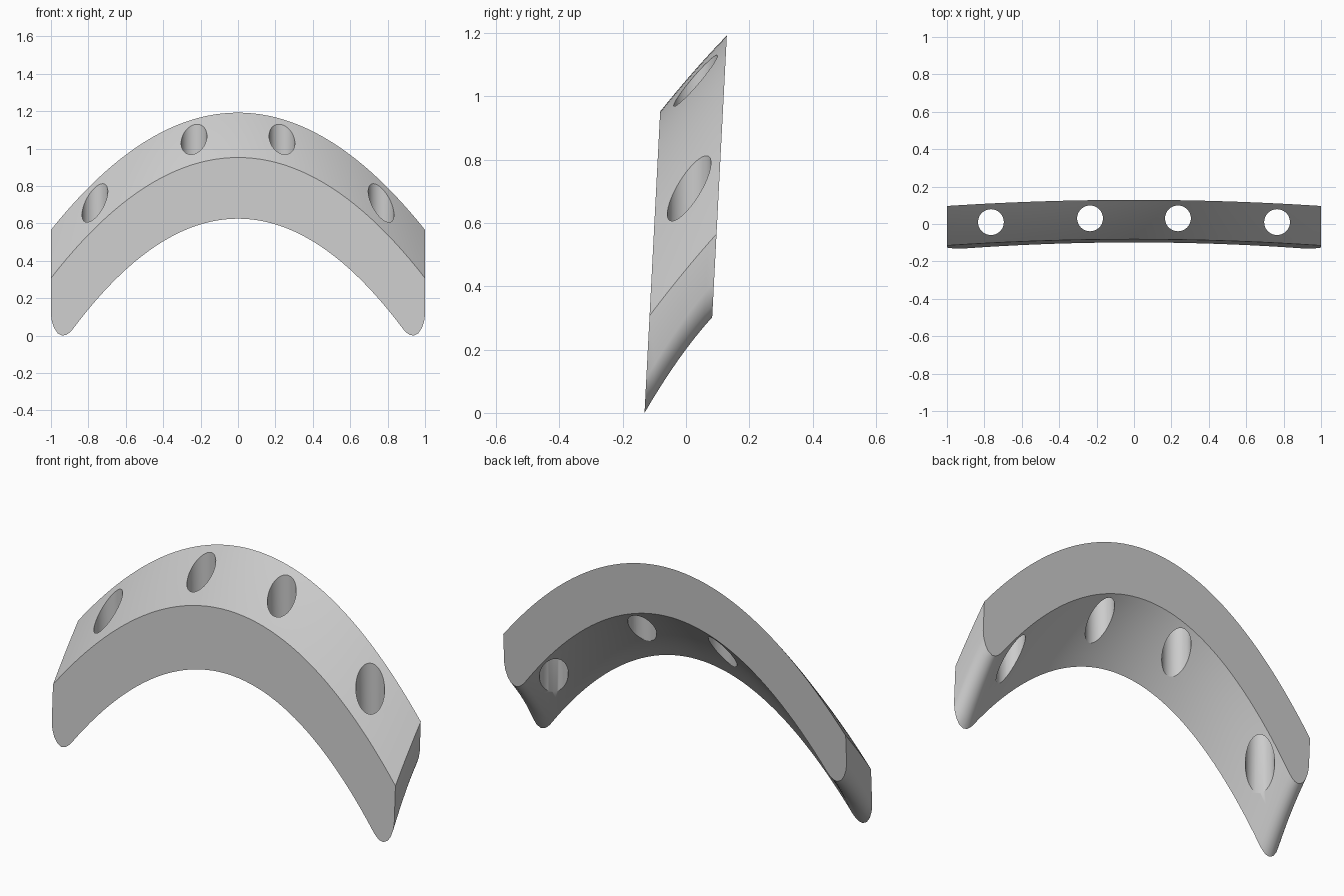
import bpy, bmesh, math
from mathutils import Matrix

cube = bpy.data.objects.get("Cube")
if cube:
    bpy.data.objects.remove(cube)

grey = bpy.data.materials.new("plain grey")
grey.use_nodes = True
grey.diffuse_color = (0.6, 0.6, 0.6, 1)
grey.node_tree.nodes["Principled BSDF"].inputs["Base Color"].default_value = grey.diffuse_color


def make_object(name, bm):
    bmesh.ops.recalc_face_normals(bm, faces=bm.faces)
    mesh = bpy.data.meshes.new(name)
    bm.to_mesh(mesh)
    bm.free()
    mesh.materials.append(grey)
    ob = bpy.data.objects.new(name, mesh)
    bpy.context.collection.objects.link(ob)
    return ob


STEPS, LAYERS = 48, 8
# Rounded foot, from the outer side to the inner side, as (x, z)
FOOT = [(1, 0.11), (0.995, 0.075), (0.983, 0.04), (0.965, 0.013), (0.94, 0.0),
        (0.918, 0.004), (0.902, 0.015)]


def section(t):
    """Arch outline at depth t, from front (0) to back (1)."""
    bow = 4 * t * (1 - t)
    rise_out = 0.24 * t + 0.006 * bow
    rise_in = 0.302 * t + 0.018 * bow
    pts = []
    for i in range(STEPS + 1):
        x = -1 + 2 * i / STEPS
        pts.append((x, 0.952 + rise_out - (0.645 - 0.018 * t) * x * x))
    pts += [(x, z + rise_in) for x, z in FOOT]
    for i in range(STEPS + 1):
        x = 0.885 * (1 - 2 * i / STEPS)
        pts.append((x, 0.625 + rise_in - 0.757 * x * x))
    pts += [(-x, z + rise_in) for x, z in reversed(FOOT)]
    # Front and back lean slightly backwards
    return [(x, -0.131 + 0.198 * t + 0.052 * z, z) for x, z in pts]


# Arch body, lofted from front to back
bm = bmesh.new()
rings = [[bm.verts.new(p) for p in section(k / LAYERS)] for k in range(LAYERS + 1)]
for a, b in zip(rings, rings[1:]):
    for i in range(len(a)):
        bm.faces.new((a[i - 1], a[i], b[i], b[i - 1]))
bm.faces.new(rings[0])
bm.faces.new(rings[-1])
arch = make_object("arch", bm)

# Four vertical round holes
bm = bmesh.new()
for x, y in ((0.235, 0.03), (0.765, 0.01)):
    for side in (-1, 1):
        bmesh.ops.create_cone(bm, cap_ends=True, segments=48, radius1=0.069, radius2=0.069,
                              depth=3, matrix=Matrix.Translation((side * x, y, 0.6)))
cutter = make_object("hole_cutter", bm)
cutter.hide_render = True

cut = arch.modifiers.new("holes", 'BOOLEAN')
cut.operation = 'DIFFERENCE'
cut.solver = 'EXACT'
cut.object = cutter
bpy.ops.object.select_all(action='DESELECT')
arch.select_set(True)
bpy.context.view_layer.objects.active = arch
bpy.ops.object.modifier_apply(modifier=cut.name)
bpy.data.objects.remove(cutter)
bpy.ops.object.shade_smooth_by_angle(angle=math.radians(30))
